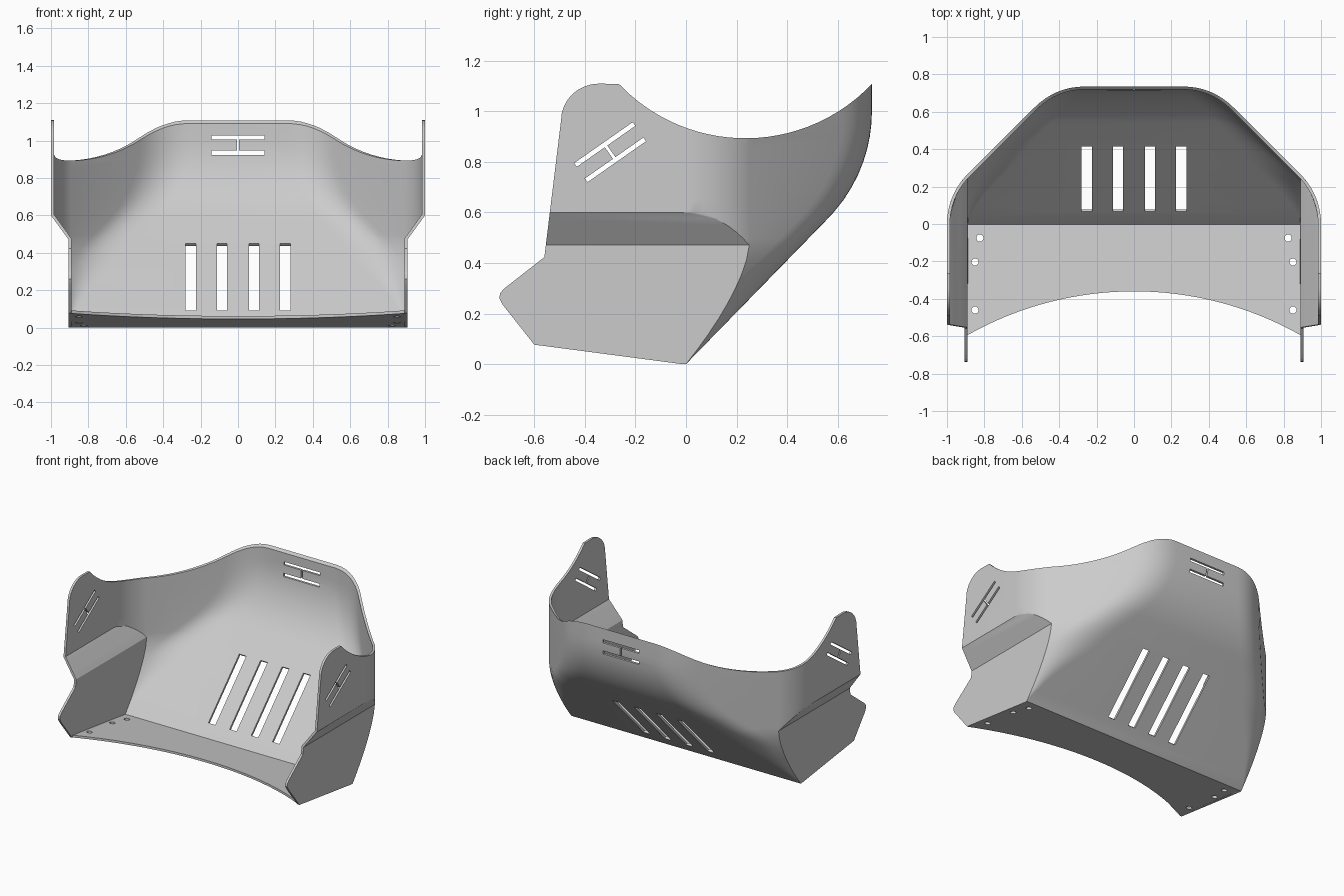
import bpy, bmesh
from math import sqrt, sin, cos, pi, radians
from mathutils import Matrix, Vector

cube = bpy.data.objects.get("Cube")
if cube:
    bpy.data.objects.remove(cube, do_unlink=True)

metal = bpy.data.materials.new("plain_grey")
metal.use_nodes = True
grey = (0.6, 0.6, 0.6, 1)
metal.diffuse_color = grey
metal.node_tree.nodes["Principled BSDF"].inputs["Base Color"].default_value = grey

THICK = 0.016
LOW_X = 0.905      # half width of the lower panels
CORNER_Y = 0.25    # where the side turns into the diagonal wall


def make_object(name, bm):
    mesh = bpy.data.meshes.new(name)
    bm.to_mesh(mesh)
    bm.free()
    mesh.materials.append(metal)
    obj = bpy.data.objects.new(name, mesh)
    bpy.context.collection.objects.link(obj)
    return obj


def prism(bm, points, direction):
    """Closed solid from a planar outline pushed along a direction."""
    face = bm.faces.new([bm.verts.new(p) for p in points])
    moved = bmesh.ops.extrude_face_region(bm, geom=[face])["geom"]
    verts = [v for v in moved if isinstance(v, bmesh.types.BMVert)]
    bmesh.ops.translate(bm, verts=verts, vec=direction)
    bmesh.ops.recalc_face_normals(bm, faces=bm.faces)


def linked_vents(bm, start, along, across, direction, length, inner, outer):
    """Two parallel slots joined by a thin link, as one solid."""
    link = 0.006
    quarter = [(length, outer), (length, inner), (link, inner)]
    outline = quarter + [(u, -v) for u, v in reversed(quarter)]
    outline += [(-u, -v) for u, v in quarter] + [(-u, v) for u, v in reversed(quarter)]
    prism(bm, [start + along * u + across * v for u, v in outline], direction)


def apply(obj, mod):
    bpy.context.view_layer.objects.active = obj
    bpy.ops.object.modifier_apply(modifier=mod.name)


def boolean(obj, bm, operation):
    cutter = make_object("cutter", bm)
    cutter.hide_render = True
    mod = obj.modifiers.new("cut", "BOOLEAN")
    mod.operation, mod.solver, mod.object = operation, "EXACT", cutter
    apply(obj, mod)
    bpy.data.objects.remove(cutter, do_unlink=True)


def smooth(obj):
    bpy.ops.object.select_all(action="DESELECT")
    bpy.context.view_layer.objects.active = obj
    obj.select_set(True)
    bpy.ops.object.shade_smooth_by_angle(angle=radians(20))


# Shape rules of the wall
def back_y(z):
    if z < 0.573:
        return z * 0.975
    return 0.131 + sqrt(0.365 - min(0, z - 1) ** 2)


def corner_y(z):
    return CORNER_Y * (1 - max(0, 1 - z / 0.47) ** 1.5)


def side_arc_y(x):
    r = 0.376
    return sqrt(max(0, r * r - (x - 1 + r) ** 2))


def section(z):
    """Horizontal outline at one height, from right front round to left front."""
    xs = LOW_X + (1 - LOW_X) * min(1, max(0, (z - 0.47) / 0.13))
    e, p = corner_y(z), back_y(z)
    half = [(xs, -0.8)]
    for i in range(8):
        x = xs - (xs - LOW_X) * (i / 8) ** 2
        half.append((x, side_arc_y(x) if xs > LOW_X + 1e-5 else e))
    half.append((LOW_X, e))
    corner = Vector((LOW_X - (p - e), p))
    reach = min(0.16, sqrt(2) * (p - e))
    start = corner + Vector((1, -1)).normalized() * reach
    end = corner - Vector((reach, 0))
    for i in range(9):
        t = i / 8
        half.append(tuple(start * (1 - t) ** 2 + corner * 2 * t * (1 - t) + end * t * t))
    return [(x, y, z) for x, y in half] + [(-x, y, z) for x, y in reversed(half)]


# Curved wall sheet, thickened inward
heights = ([0.47 * i / 8 for i in range(8)] + [0.47 + 0.13 * i / 5 for i in range(5)]
           + [0.6 + 0.4 * i / 8 for i in range(9)] + [1.2])
bm = bmesh.new()
rows = [[bm.verts.new(p) for p in section(z)] for z in heights]
for a, b in zip(rows, rows[1:]):
    for i in range(len(a) - 1):
        bm.faces.new((a[i], a[i + 1], b[i + 1], b[i]))
bmesh.ops.remove_doubles(bm, verts=bm.verts, dist=0.0005)
wall = make_object("curved_wall", bm)
solid = wall.modifiers.new("thickness", "SOLIDIFY")
solid.thickness, solid.offset, solid.use_even_offset = THICK, -1, True
apply(wall, solid)

# Side silhouette that trims the wall
outline = [(0.9, -0.1), (0.1, -0.014), (0, -0.002), (-0.6, 0.077), (-0.725, 0.235),
           (-0.738, 0.26), (-0.735, 0.28), (-0.72, 0.298), (-0.56, 0.423), (-0.494, 0.964)]
outline += [(-0.344 - 0.15 * cos(a), 0.964 + 0.145 * sin(a))
            for a in [pi / 2 * i / 8 for i in range(1, 9)]]
outline += [(y, 0.893 + 0.69 - sqrt(0.69 ** 2 - (y - 0.235) ** 2))
            for y in [-0.265 + 1.1 * i / 28 for i in range(29)]]
outline.append((0.9, 1.15))
bm = bmesh.new()
prism(bm, [(-1.5, y, z) for y, z in outline], (3, 0, 0))
boolean(wall, bm, "INTERSECT")

# Openings: four long back slots, and linked vents on the back and both sides
bm = bmesh.new()
for x in (-0.253, -0.085, 0.085, 0.253):
    matrix = (Matrix.Translation((x, 0.25, 0.26)) @ Matrix.Rotation(radians(45), 4, "X")
              @ Matrix.Diagonal((0.055, 0.5, 0.1, 1)))
    bmesh.ops.create_cube(bm, size=1, matrix=matrix)
linked_vents(bm, Vector((0, 0.63, 0.976)), Vector((1, 0, 0)), Vector((0, 0, 1)),
             (0, 0.2, 0), 0.142, 0.029, 0.052)
tilt = radians(35)
linked_vents(bm, Vector((-1.5, -0.3, 0.838)), Vector((0, cos(tilt), sin(tilt))),
             Vector((0, -sin(tilt), cos(tilt))), (3, 0, 0), 0.141, 0.028, 0.046)
boolean(wall, bm, "DIFFERENCE")
smooth(wall)

# Sloping floor plate with a curved front edge
bm = bmesh.new()
radius, width = 1.81, LOW_X - 0.002
points = [(width, 0, 0), (-width, 0, 0)]
for i in range(33):
    x = width * (i / 16 - 1)
    y = -0.36 - radius + sqrt(radius ** 2 - x * x)
    points.append((x, y, -0.128 * y))
prism(bm, points, (0, 0, THICK))
floor = make_object("floor_plate", bm)

# Mounting holes
bm = bmesh.new()
for x, y in ((0.824, -0.075), (0.85, -0.203), (0.85, -0.46)):
    for side in (-1, 1):
        bmesh.ops.create_cone(bm, cap_ends=True, segments=20, radius1=0.019, radius2=0.019,
                              depth=0.3, matrix=Matrix.Translation((x * side, y, 0.05)))
boolean(floor, bm, "DIFFERENCE")
smooth(floor)
